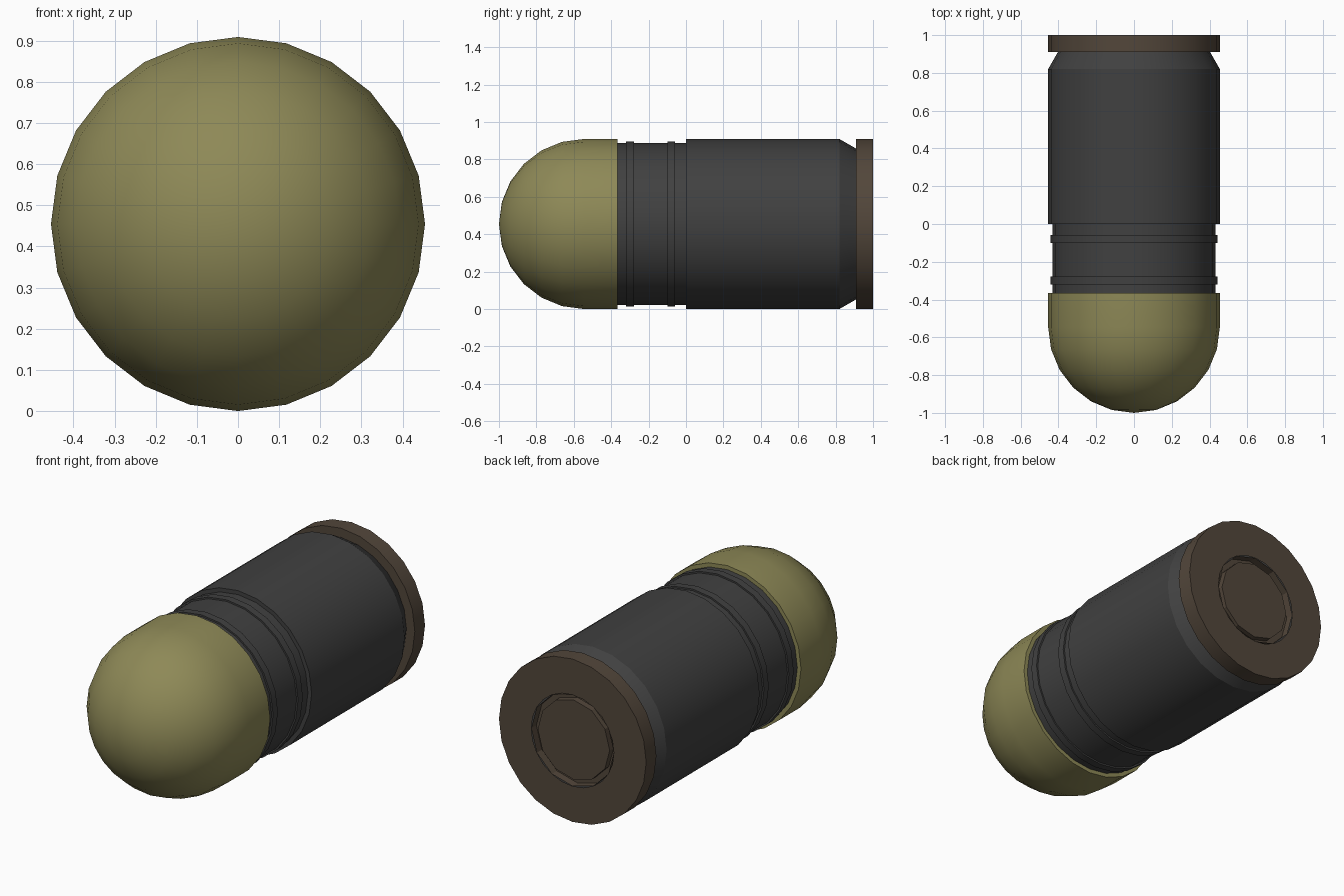
import bpy, bmesh, math

if "Cube" in bpy.data.objects:
    bpy.data.objects.remove(bpy.data.objects["Cube"])

R = 0.4545  # main radius; the round lies along y at this height


def material(name, rgb):
    m = bpy.data.materials.new(name)
    m.diffuse_color = (*rgb, 1)
    m.use_nodes = True
    m.node_tree.nodes["Principled BSDF"].inputs["Base Color"].default_value = m.diffuse_color
    return m


OLIVE = material("olive", (0.27, 0.25, 0.095))
GREY = material("dark grey", (0.052, 0.052, 0.052))
BROWN = material("brown", (0.085, 0.062, 0.043))


def lathe(name, profile, mat, sides=24, angle=25):
    """Revolve (y, radius) points around the long axis."""
    bm = bmesh.new()
    rings = []
    for y, r in profile:
        if r == 0:
            rings.append([bm.verts.new((0, y, R))] * sides)
        else:
            rings.append([bm.verts.new((r * math.sin(2 * math.pi * i / sides), y,
                                        R + r * math.cos(2 * math.pi * i / sides)))
                          for i in range(sides)])
    for a, b in zip(rings, rings[1:]):
        for i in range(sides):
            j = (i + 1) % sides
            bm.faces.new(list(dict.fromkeys((a[i], a[j], b[j], b[i]))))
    bmesh.ops.recalc_face_normals(bm, faces=bm.faces)
    me = bpy.data.meshes.new(name)
    bm.to_mesh(me)
    bm.free()
    me.materials.append(mat)
    ob = bpy.data.objects.new(name, me)
    bpy.context.collection.objects.link(ob)
    bpy.context.view_layer.objects.active = ob
    bpy.ops.object.select_all(action='DESELECT')
    ob.select_set(True)
    bpy.ops.object.shade_smooth_by_angle(angle=math.radians(angle))
    return ob


# Domed nose with a short skirt
dome = [(-1 + R - R * math.cos(math.radians(15 * k)), R * math.sin(math.radians(15 * k)))
        for k in range(7)]
dome[0] = (-1, 0)
lathe("nose_dome", dome + [(-0.365, R), (-0.365, 0)], OLIVE)

# Neck and its two raised bands
lathe("neck", [(-0.37, 0), (-0.37, 0.432), (0.01, 0.432), (0.01, 0)], GREY)
for i, y in enumerate((-0.32, -0.10)):
    lathe(f"neck_band_{i + 1}", [(y, 0.42), (y, 0.441), (y + 0.042, 0.441), (y + 0.042, 0.42)], GREY)

# Casing with tapered rear
lathe("casing", [(0, 0), (0, R), (0.82, R), (0.915, 0.4), (0.915, 0)], GREY)

# Rear rim, open in the middle, with a 12-sided recess
lathe("base_rim", [(0.91, 0), (0.91, R), (1, R), (1, 0.255)], BROWN)
lathe("base_recess", [(1, 0.255), (0.955, 0.255), (0.955, 0.2)], BROWN, 12)
lathe("base_primer", [(0.955, 0.222), (0.99, 0.222), (0.99, 0)], BROWN, 12)
